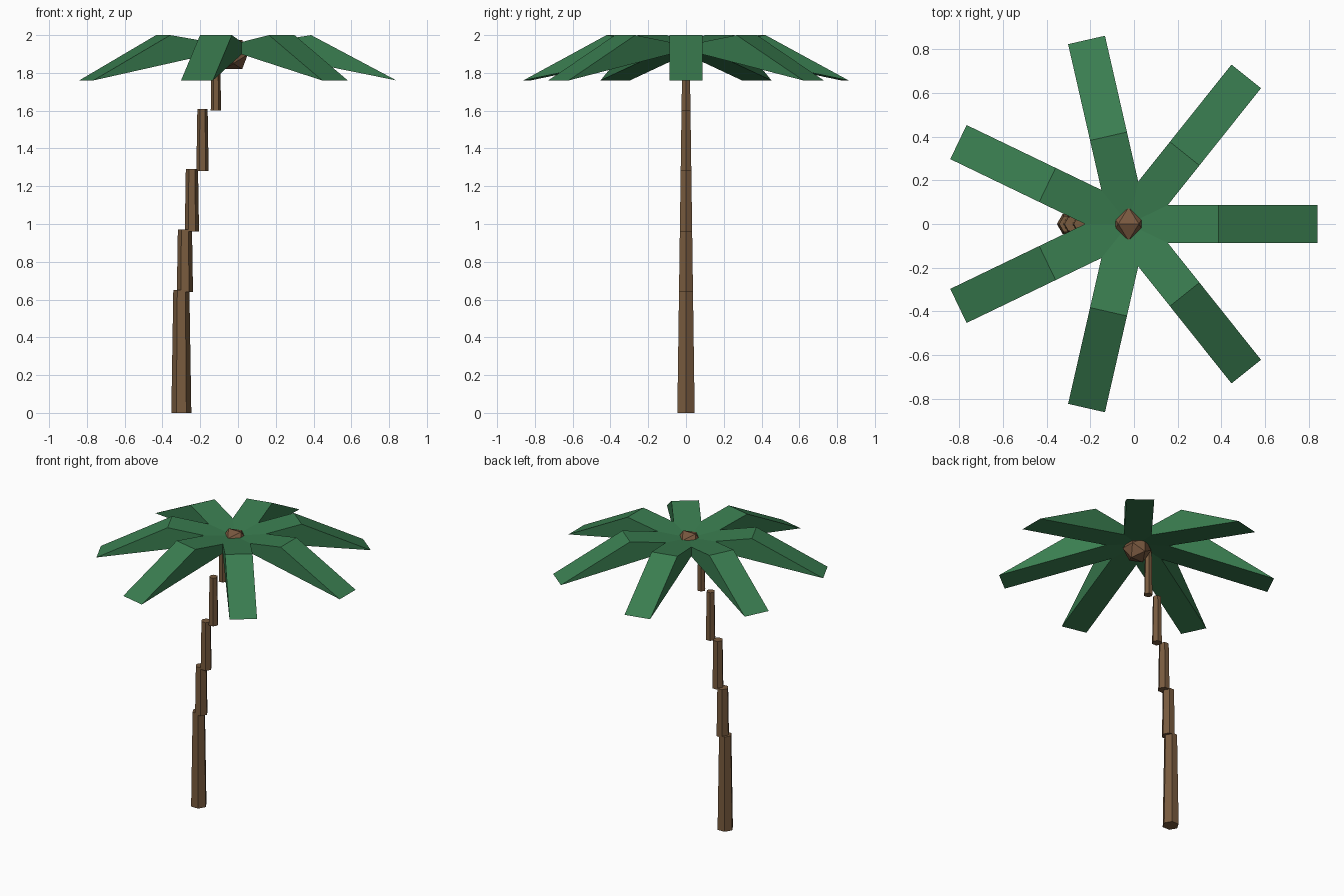
import bpy, bmesh, math
from mathutils import Matrix, Vector

if "Cube" in bpy.data.objects:
    bpy.data.objects.remove(bpy.data.objects["Cube"])


def material(name, rgb):
    m = bpy.data.materials.new(name)
    m.diffuse_color = (*rgb, 1)
    m.use_nodes = True
    m.node_tree.nodes["Principled BSDF"].inputs["Base Color"].default_value = m.diffuse_color
    return m


GREEN = material("leaf green", (0.042, 0.205, 0.080))
BARK = material("bark brown", (0.190, 0.105, 0.049))
NUT = material("nut brown", (0.190, 0.098, 0.050))


def make_object(name, bm, mat):
    bmesh.ops.recalc_face_normals(bm, faces=bm.faces[:])
    me = bpy.data.meshes.new(name)
    bm.to_mesh(me)
    bm.free()
    me.materials.append(mat)
    ob = bpy.data.objects.new(name, me)
    bpy.context.collection.objects.link(ob)
    return ob


# Trunk: stacked six-sided tapering segments, stepping towards the crown
def trunk_radius(z):
    return 0.053 - 0.016 * z


segments = [(-0.300, 0.0, 0.65), (-0.281, 0.64, 0.97), (-0.244, 0.96, 1.29),
            (-0.188, 1.28, 1.61), (-0.117, 1.60, 1.93)]
for i, (x, z0, z1) in enumerate(segments):
    bm = bmesh.new()
    rings = []
    for z in (z0, z1):
        r = trunk_radius(z)
        rings.append([bm.verts.new((x + r * math.cos(k * math.pi / 3),
                                    r * math.sin(k * math.pi / 3), z))
                      for k in range(6)])
    low, high = rings
    bm.faces.new(low[::-1])
    bm.faces.new(high)
    for k in range(6):
        j = (k + 1) % 6
        bm.faces.new((low[k], low[j], high[j], high[k]))
    make_object(f"trunk_segment_{i + 1}", bm, BARK)

# Fronds: triangular side profile (root, bend, tip) extruded across the width
CX = -0.025
HALF_WIDTH = 0.0865
profile = [(0.0, 1.935), (0.412, 2.0), (0.864, 1.76)]
for i in range(7):
    bm = bmesh.new()
    face = bm.faces.new([bm.verts.new((r, -HALF_WIDTH, z)) for r, z in profile])
    out = bmesh.ops.extrude_face_region(bm, geom=[face])
    moved = [g for g in out["geom"] if isinstance(g, bmesh.types.BMVert)]
    bmesh.ops.translate(bm, verts=moved, vec=(0, 2 * HALF_WIDTH, 0))
    turn = Matrix.Translation((CX, 0, 0)) @ Matrix.Rotation(i * math.tau / 7, 4, "Z")
    bmesh.ops.transform(bm, matrix=turn, verts=bm.verts[:])
    make_object(f"frond_{i + 1}", bm, GREEN)

# Nut at the heart of the crown: icosahedron with its top edge along x
bm = bmesh.new()
phi = (1 + math.sqrt(5)) / 2
size = 0.09 / math.sqrt(1 + phi * phi)
for a in (-1, 1):
    for b in (-phi, phi):
        for p in ((a, 0, b), (0, b, a), (b, a, 0)):
            bm.verts.new(Vector(p) * size + Vector((CX, 0, 1.897)))
bmesh.ops.convex_hull(bm, input=bm.verts[:])
make_object("crown_nut", bm, NUT)
